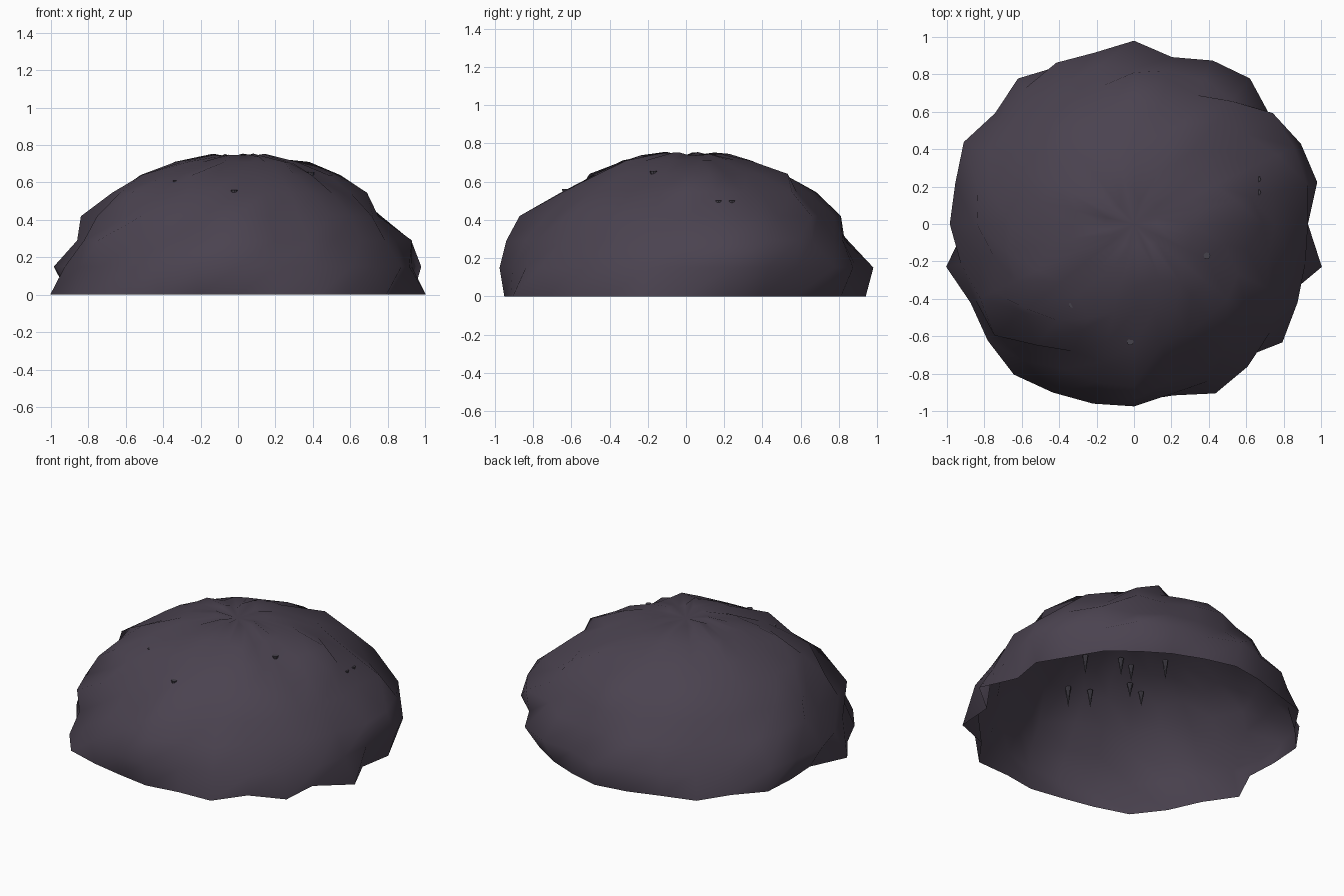
import bpy, bmesh, math, random
from mathutils import Matrix, Vector

if "Cube" in bpy.data.objects:
    bpy.data.objects.remove(bpy.data.objects["Cube"])

random.seed(4)
SEG = 28


def material(name, rgb):
    m = bpy.data.materials.new(name)
    m.diffuse_color = (*rgb, 1)
    m.use_nodes = True
    m.node_tree.nodes["Principled BSDF"].inputs["Base Color"].default_value = m.diffuse_color
    return m


def finish(name, bm, mat):
    mesh = bpy.data.meshes.new(name)
    bm.to_mesh(mesh)
    bm.free()
    mesh.materials.append(mat)
    ob = bpy.data.objects.new(name, mesh)
    bpy.context.collection.objects.link(ob)
    return ob


rock = material("dark purple rock", (0.069, 0.055, 0.079))
drip = material("grey rock", (0.060, 0.054, 0.070))

# Uneven ground rim and the ring above it, one radius per segment from +x round
rim = [.90, .96, .915, .92, .90, .90, .91, .94, .93, .935, .995, .95, .99, .93,
       .895, 1.03, .97, 1.0, 1.03, .97, .94, .95, .94, 1.005, .92, 1.015, .90, 1.03]
second = [.93, 1.005, .99, .93, .995, .97, .915, .98, .94, .957, .93, .91, 1.01, .98,
          .985, .95, .94, .94, .94, 1.0, .985, .975, .93, .93, .975, .93, .97, .94]

# Upper rings: height, usual radius, and the bumps and dents by segment
upper = [(.29, .85, {0: .93, 1: .95, 2: .95, 3: .95, 7: .83, 14: .86, 16: .914, 17: .955, 21: .94}),
         (.42, .77, {0: .75, 1: .76, 2: .85, 4: .84, 7: .81, 14: .84, 16: .836, 18: .83, 21: .87, 27: .74}),
         (.545, .64, {0: .69, 1: .64, 2: .69, 4: .71, 7: .68, 15: .69, 16: .70, 17: .73, 21: .65}),
         (.64, .49, {1: .56, 5: .59, 14: .52, 16: .57, 19: .56, 26: .43}),
         (.71, .32, {1: .39, 7: .34, 12: .377, 19: .25, 24: .40}),
         (.755, .14, {7: .18, 8: .23, 23: .26})]

# Cave shell: open dome of jittered rings closed by a dented crown
bm = bmesh.new()
rings = []


def add_ring(radii, z, sag=0):
    ring = []
    for k, r in enumerate(radii):
        a = 2 * math.pi * k / SEG
        ring.append(bm.verts.new((r * math.cos(a), r * math.sin(a), z - random.uniform(0, sag))))
    rings.append(ring)


add_ring(rim, 0)
add_ring(second, .15)
for z, usual, bumps in upper:
    radii = [bumps.get(k, usual + random.uniform(-.025, .025)) for k in range(SEG)]
    add_ring(radii, z, .02 if z > .75 else 0)
crown = bm.verts.new((0, 0, .73))
for k in range(SEG):
    n = (k + 1) % SEG
    for lo, hi in zip(rings, rings[1:]):
        bm.faces.new((lo[k], lo[n], hi[n], hi[k]))
    bm.faces.new((rings[-1][k], rings[-1][n], crown))
for f in bm.faces:
    f.smooth = True
shell = finish("cave_shell", bm, rock)

# Stalactites hanging from the roof: x, y, top height, length
spikes = [(-.02, -.63, .56, .13), (-.33, -.43, .61, .09), (-.16, -.31, .665, .11),
          (.39, -.17, .655, .12), (.66, .24, .50, .12), (.66, .17, .50, .12),
          (-.14, -.57, .555, .11), (-.23, -.30, .64, .10), (-.40, -.41, .57, .09),
          (-.36, -.14, .65, .12), (.04, -.40, .65, .12)]
for i, (x, y, top, length) in enumerate(spikes, 1):
    bm = bmesh.new()
    bmesh.ops.create_cone(bm, cap_ends=True, segments=8, radius1=0.001, radius2=.018,
                          depth=length, matrix=Matrix.Translation(Vector((x, y, top - length / 2))))
    finish(f"stalactite_{i}", bm, drip)
